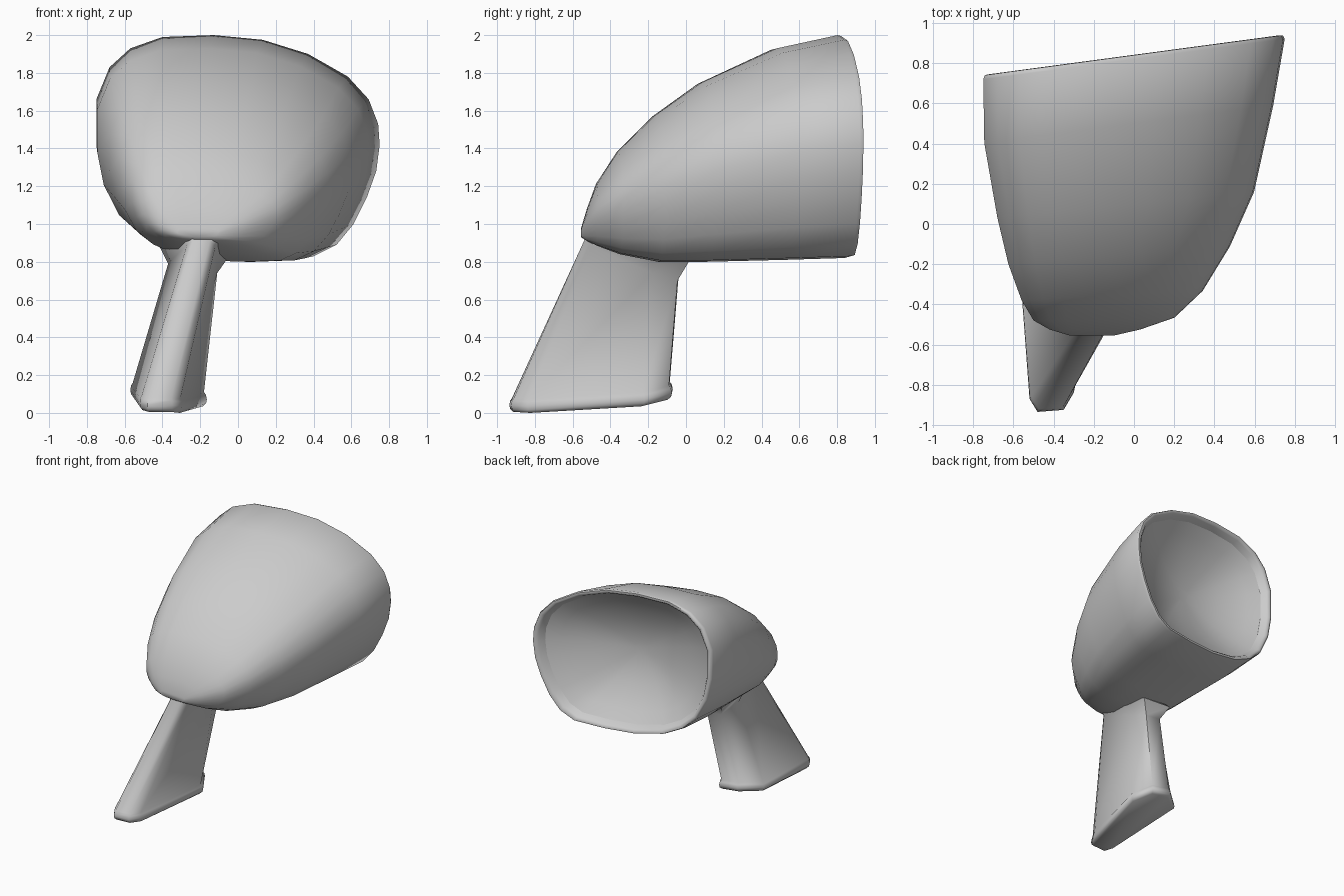
import bpy, bmesh, math

if "Cube" in bpy.data.objects:
    bpy.data.objects.remove(bpy.data.objects["Cube"])

def loft(name, rings, cap_start=True, cap_end=True, angle=40):
    """Skin a list of equal-length closed rings into one smooth-shaded object."""
    bm = bmesh.new()
    vr = [[bm.verts.new(p) for p in r] for r in rings]
    n = len(rings[0])
    for a, b in zip(vr, vr[1:]):
        for i in range(n):
            j = (i + 1) % n
            bm.faces.new((a[i], a[j], b[j], b[i]))
    if cap_start:
        bm.faces.new(vr[0][::-1])
    if cap_end:
        bm.faces.new(vr[-1])
    bmesh.ops.recalc_face_normals(bm, faces=bm.faces)
    me = bpy.data.meshes.new(name)
    bm.to_mesh(me)
    bm.free()
    ob = bpy.data.objects.new(name, me)
    bpy.context.collection.objects.link(ob)
    bpy.ops.object.select_all(action='DESELECT')
    ob.select_set(True)
    bpy.context.view_layer.objects.active = ob
    bpy.ops.object.shade_smooth_by_angle(angle=math.radians(angle))
    return ob

# Rim outline seen from the front (x, z)
rim = [(-.75, 1.42), (-.75, 1.66), (-.68, 1.83), (-.57, 1.93), (-.40, 1.99),
       (-.13, 2.0), (.13, 1.975), (.37, 1.90), (.58, 1.78), (.69, 1.66),
       (.74, 1.53), (.748, 1.42), (.73, 1.28), (.68, 1.14), (.61, 1.0),
       (.52, .89), (.40, .83), (.15, .82), (-.10, .83), (-.35, .88),
       (-.51, .96), (-.63, 1.07), (-.715, 1.24)]

def section(c, k, xl, xr, zb, zt):
    """Rim outline fitted to a box, on the slanted plane y = c + k*x."""
    out = []
    for x, z in rim:
        px = xl + (x + .75) / 1.495 * (xr - xl)
        pz = zb + (z - .82) / 1.18 * (zt - zb)
        out.append((px, c + k * px, pz))
    return out

def rim_ring(c, s):
    """Rim outline shrunk about its middle."""
    return [(x * s, c + .134 * x * s, 1.41 + (z - 1.41) * s) for x, z in rim]

# Housing: recessed lip, then body sections narrowing to the nose
housing = [rim_ring(.78, .905), rim_ring(.825, .94), rim_ring(.842, .965),
           rim_ring(.84, .99)]
housing += [section(*s) for s in [
    (.82, .134, -.75, .747, .82, 2.0),
    (.50, .13, -.745, .69, .81, 1.93),
    (.10, .10, -.68, .595, .80, 1.75),
    (-.15, .08, -.625, .475, .80, 1.575),
    (-.35, .05, -.56, .34, .84, 1.385),
    (-.47, .02, -.50, .20, .885, 1.215),
    (-.525, 0, -.42, .03, .91, 1.08),
    (-.555, 0, -.32, -.10, .93, .98)]]
loft("mirror_housing", housing, cap_start=False, angle=60)

# Dished inner face inside the lip
dish = [rim_ring(.78 - .2 * (1 - t * t), .905 * t) for t in (1, .85, .7, .5, .3, .1)]
loft("mirror_face", dish, cap_start=False, angle=60)

# Stalk: eight-sided foot and neck outlines
foot = [(-.52, -.87, .03), (-.48, -.935, .02), (-.35, -.925, .02), (-.30, -.84, .015),
        (-.165, -.22, .05), (-.25, -.075, .085), (-.42, -.07, .105), (-.57, -.20, .10)]
neck = [(-.27, -.50, .89), (-.24, -.54, .91), (-.15, -.54, .91), (-.12, -.50, .88),
        (-.11, -.18, .74), (-.16, -.045, .70), (-.29, -.04, .71), (-.37, -.16, .79)]

def around(ring, s, dz):
    """Scale a ring in plan about its centre and lift it."""
    cx = sum(p[0] for p in ring) / len(ring)
    cy = sum(p[1] for p in ring) / len(ring)
    return [(cx + (x - cx) * s, cy + (y - cy) * (1 + (s - 1) * .5), max(0, z + dz))
            for x, y, z in ring]

# The neck flares into the underside of the housing
flare = [(x + (.07 if x > -.2 else -.05), max(y, -.5) + (.06 if y > -.1 else 0), z + .1)
         for x, y, z in neck]
inside = [(x * .8 - .04, y * .8 - .06, z + .06) for x, y, z in flare]
loft("stalk", [around(foot, .9, -.015), around(foot, .98, 0), around(foot, 1, .02),
               around(foot, .98, .045), around(foot, .93, .06), neck, flare, inside],
     angle=60)
